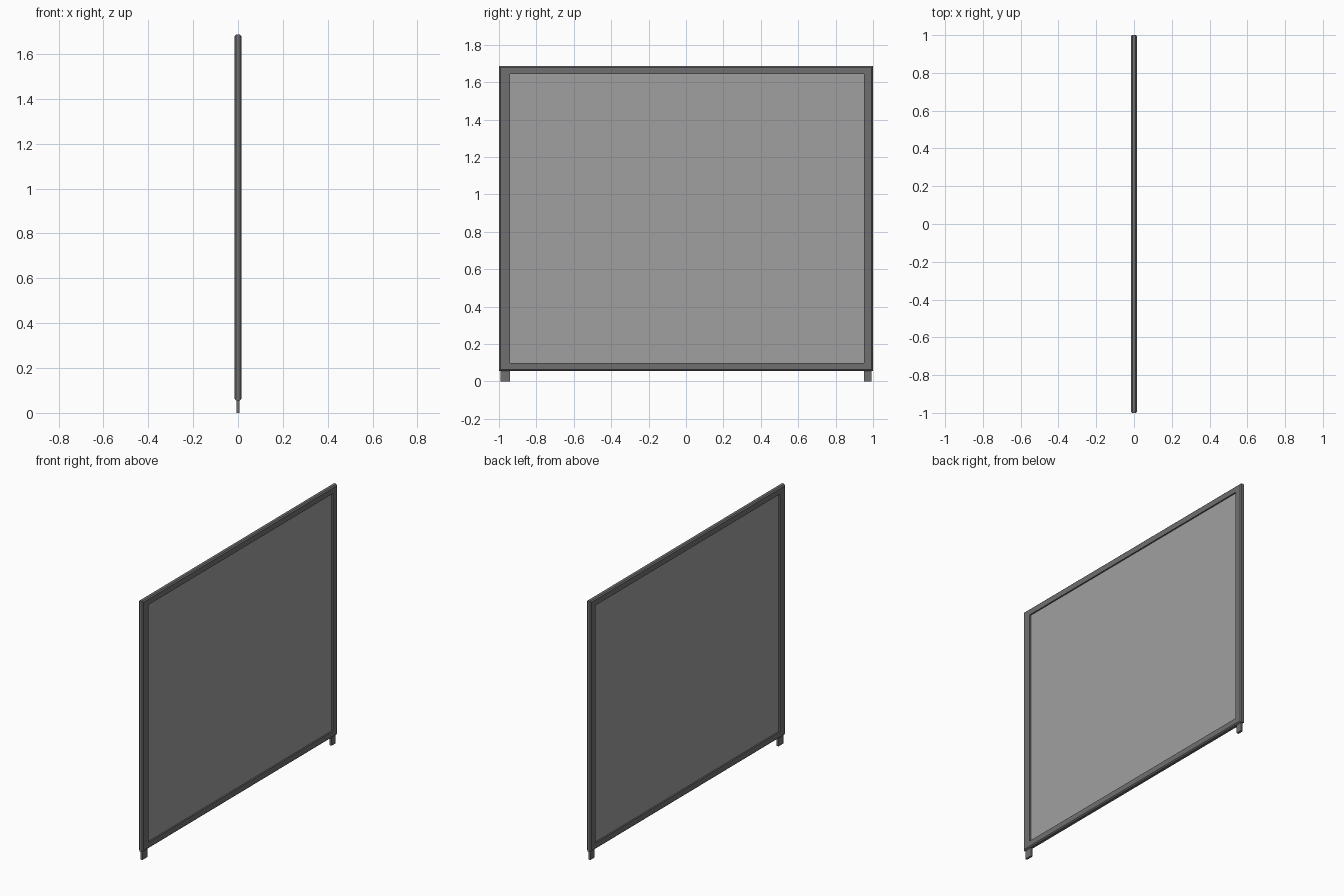
import bpy, bmesh

if "Cube" in bpy.data.objects:
    bpy.data.objects.remove(bpy.data.objects["Cube"])


def material(name, grey):
    m = bpy.data.materials.new(name)
    m.diffuse_color = (grey, grey, grey, 1)
    m.use_nodes = True
    m.node_tree.nodes["Principled BSDF"].inputs["Base Color"].default_value = m.diffuse_color
    return m


FRAME_MAT = material("frame_grey", 0.16)
PANEL_MAT = material("panel_grey", 0.35)


def finish(name, bm, mat):
    bmesh.ops.recalc_face_normals(bm, faces=bm.faces[:])
    mesh = bpy.data.meshes.new(name)
    bm.to_mesh(mesh)
    bm.free()
    mesh.materials.append(mat)
    obj = bpy.data.objects.new(name, mesh)
    bpy.context.collection.objects.link(obj)
    return obj


def box(name, half_x, y0, y1, z0, z1, mat):
    bm = bmesh.new()
    bmesh.ops.create_cube(bm, size=1)
    for v in bm.verts:
        v.co = (v.co.x * 2 * half_x,
                y0 + (v.co.y + 0.5) * (y1 - y0),
                z0 + (v.co.z + 0.5) * (z1 - z0))
    return finish(name, bm, mat)


# Rectangles as (y0, y1, z0, z1): outer edge, chamfered face edge, opening
C = 0.007
OUTER = (-1.0, 1.0, 0.056, 1.686)
FACE = (-1.0 + C, 1.0 - C, 0.056 + C, 1.686 - C)
OPENING = (-0.942, 0.953, 0.098, 1.643)
HALF = 0.016

# Frame: chamfered profile swept round the rectangle with mitred corners
bm = bmesh.new()
rings = []
for (y0, y1, z0, z1), x in [(OUTER, HALF - C), (FACE, HALF), (OPENING, HALF),
                            (OPENING, -HALF), (FACE, -HALF), (OUTER, C - HALF)]:
    rings.append([bm.verts.new((x, y, z))
                  for y, z in ((y0, z0), (y1, z0), (y1, z1), (y0, z1))])
for i, a in enumerate(rings):
    b = rings[(i + 1) % len(rings)]
    for k in range(4):
        n = (k + 1) % 4
        bm.faces.new((a[k], a[n], b[n], b[k]))
finish("frame", bm, FRAME_MAT)

# Recessed infill panel, tucked slightly into the frame
y0, y1, z0, z1 = OPENING
T = 0.004
box("panel", 0.007, y0 - T, y1 + T, z0 - T, z1 + T, PANEL_MAT)

# Short feet under each upright
box("foot_wide", 0.007, -0.993, -0.942, 0.0, 0.07, FRAME_MAT)
box("foot_narrow", 0.007, 0.953, 0.993, 0.0, 0.07, FRAME_MAT)
